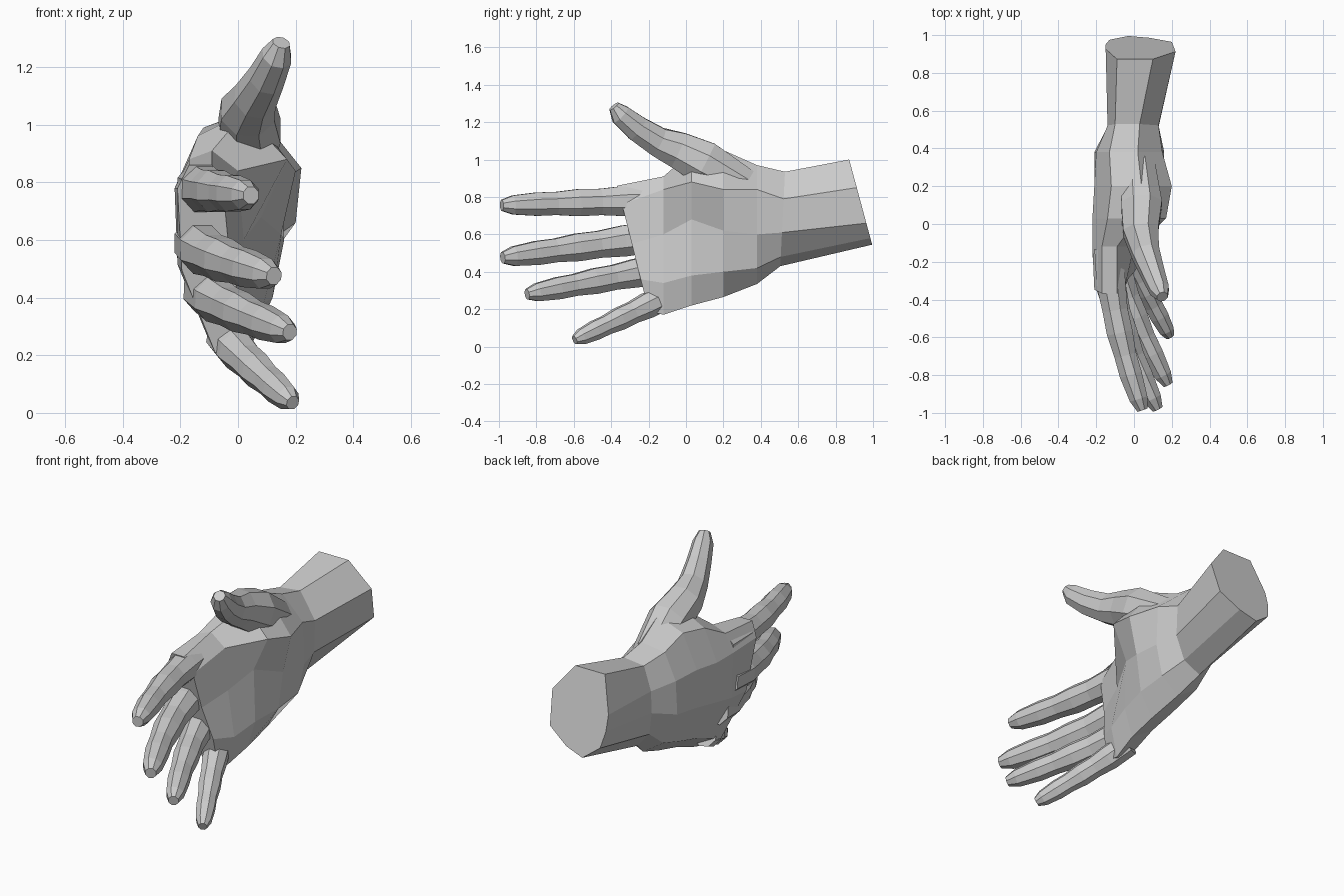
import bpy, bmesh, math
from mathutils import Vector

if "Cube" in bpy.data.objects:
    bpy.data.objects.remove(bpy.data.objects["Cube"])


def loft(name, rings):
    """Skin a list of equal-length point rings with quads and cap both ends."""
    bm = bmesh.new()
    vs = [[bm.verts.new(p) for p in ring] for ring in rings]
    n = len(vs[0])
    for a, b in zip(vs, vs[1:]):
        for i in range(n):
            j = (i + 1) % n
            bm.faces.new((a[i], a[j], b[j], b[i]))
    bm.faces.new(vs[0])
    bm.faces.new(vs[-1])
    bmesh.ops.recalc_face_normals(bm, faces=bm.faces)
    mesh = bpy.data.meshes.new(name)
    bm.to_mesh(mesh)
    bm.free()
    obj = bpy.data.objects.new(name, mesh)
    bpy.context.collection.objects.link(obj)
    return obj


def tube(name, path, up, sides=8):
    """Low-poly digit: path of (position, half width, half depth)."""
    rings = []
    pts = [Vector(p[0]) for p in path]
    for i, (_, w, d) in enumerate(path):
        t = (pts[min(i + 1, len(pts) - 1)] - pts[max(i - 1, 0)]).normalized()
        side = (up - t * up.dot(t)).normalized()
        depth = t.cross(side)
        ring = []
        for k in range(sides):
            a = 2 * math.pi * (k + 0.5) / sides
            ring.append(pts[i] + 1.06 * (side * w * math.cos(a) + depth * d * math.sin(a)))
        rings.append(ring)
    return loft(name, rings)


# Palm and wrist: cross-sections (y at z=.75, tilt, x/z outline) from wrist to knuckles
sections = [
    (.94, -.27, [(-.15, .80), (-.09, 1.0), (.10, 1.0), (.22, .85), (.20, .66), (.08, .58), (-.03, .545), (-.13, .62)]),
    (.52, .05, [(-.14, .78), (-.10, .92), (.03, .935), (.13, .79), (.13, .61), (.07, .48), (-.04, .43), (-.12, .52)]),
    (.38, 0, [(-.20, .80), (-.13, .95), (.02, .97), (.15, .84), (.16, .60), (.12, .42), (.01, .335), (-.12, .42)]),
    (.20, 0, [(-.21, .80), (-.12, .99), (.04, 1.05), (.20, .84), (.15, .62), (.12, .40), (.04, .265), (-.11, .36)]),
    (.03, 0, [(-.22, .78), (-.14, .96), (.02, 1.04), (.17, .88), (.08, .68), (.09, .38), (.04, .22), (-.10, .31)]),
    (-.12, 0, [(-.22, .78), (-.17, .88), (-.09, .91), (.0, .84), (.02, .60), (.06, .34), (.02, .17), (-.10, .25)]),
    (-.34, -.25, [(-.21, .78), (-.17, .86), (-.09, .86), (-.05, .76), (-.03, .55), (.01, .36), (.01, .19), (-.08, .21)]),
]
rings = []
for y, tilt, outline in sections:
    (x0, z0), (x1, z1) = outline[-1], outline[0]
    bulge = .05 if y < .5 else .01          # rounded back of the hand
    outline = outline + [((x0 + x1) / 2 - bulge, (z0 + z1) / 2)]
    rings.append([(x, y + tilt * (z - .75), z) for x, z in outline])
loft("palm_and_wrist", rings)

# Fingers: shared knuckle profile (fraction, half thickness), bent towards the palm
profile = [(0, .080), (.22, .083), (.38, .072), (.52, .074), (.66, .063), (.78, .064), (.93, .052), (1, .030)]
fingers = {
    "index_finger": ((-.135, -.13, .785), (.045, -.985, .755), 1.00, 1.7),
    "middle_finger": ((-.145, -.15, .59), (.125, -.98, .475), 1.02, 1.6),
    "ring_finger": ((-.12, -.10, .425), (.18, -.85, .28), .94, 1.3),
    "little_finger": ((-.05, -.10, .27), (.19, -.595, .035), .82, 1.1),
}
for name, (base, tip, size, bend) in fingers.items():
    path = []
    for t, r in profile:
        p = Vector(base).lerp(Vector(tip), t)
        p.x = base[0] + (tip[0] - base[0]) * t ** bend
        path.append((p, r * size, r * size * .95))
    tube(name, path, Vector((0, 0, 1)))

# Thumb with its fleshy base
tube("thumb", [
    ((.02, .32, .86), .09, .09),
    ((.04, .10, .98), .12, .11),
    ((.035, -.04, 1.05), .10, .095),
    ((.06, -.15, 1.095), .08, .075),
    ((.10, -.26, 1.165), .07, .062),
    ((.135, -.35, 1.24), .057, .052),
    ((.15, -.385, 1.285), .03, .03),
], Vector((0, .6, .8)))
